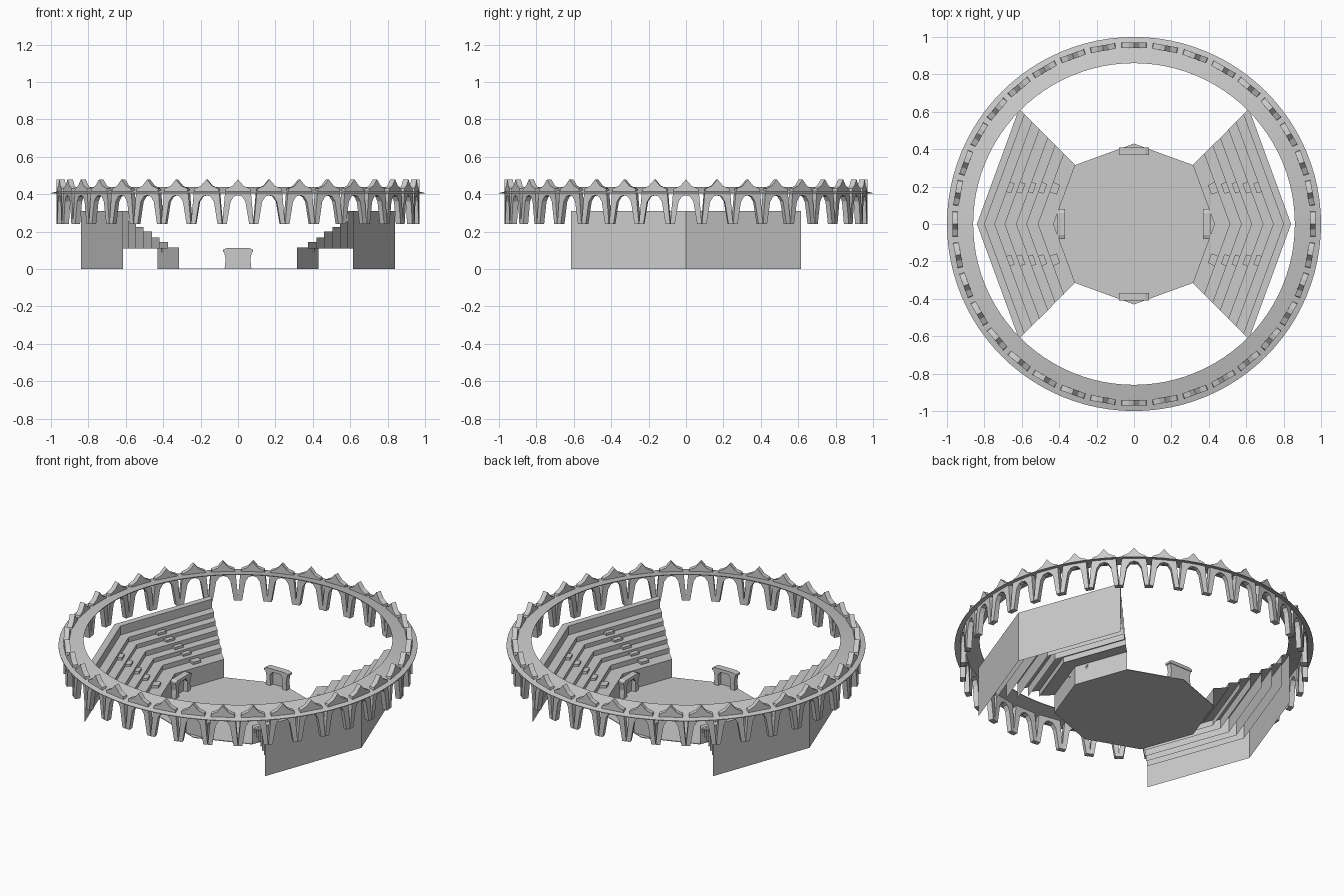
import bpy, bmesh, math
from mathutils import Matrix, Vector

if "Cube" in bpy.data.objects:
    bpy.data.objects.remove(bpy.data.objects["Cube"])

stone = bpy.data.materials.new("light_grey_stone")
stone.diffuse_color = (0.6, 0.6, 0.6, 1)
stone.use_nodes = True
stone.node_tree.nodes["Principled BSDF"].inputs["Base Color"].default_value = stone.diffuse_color


def finish(name, bm, fix=True):
    if fix:
        bmesh.ops.recalc_face_normals(bm, faces=bm.faces)
    me = bpy.data.meshes.new(name)
    bm.to_mesh(me)
    bm.free()
    me.materials.append(stone)
    ob = bpy.data.objects.new(name, me)
    bpy.context.collection.objects.link(ob)
    return ob


def quad(bm, *pts):
    bm.faces.new([bm.verts.new(p) for p in pts])


def prism(bm, pts, offset):
    """Extrude a closed polygon of 3D points along an offset."""
    face = bm.faces.new([bm.verts.new(p) for p in pts])
    ext = bmesh.ops.extrude_face_region(bm, geom=[face])["geom"]
    bmesh.ops.translate(bm, vec=offset, verts=[v for v in ext if isinstance(v, bmesh.types.BMVert)])


def box(bm, lo, hi):
    pts = [(lo[0], lo[1], lo[2]), (hi[0], lo[1], lo[2]), (hi[0], hi[1], lo[2]), (lo[0], hi[1], lo[2])]
    prism(bm, pts, (0, 0, hi[2] - lo[2]))


# Shallow conical ring, revolved from a thin section
bm = bmesh.new()
section = [(0.86, 0.436), (0.86, 0.44), (1.0, 0.407), (1.0, 0.403)]
N = 96
rings = [[bm.verts.new((r * math.cos(2 * math.pi * i / N), r * math.sin(2 * math.pi * i / N), z))
          for r, z in section] for i in range(N)]
for i in range(N):
    a, b = rings[i], rings[(i + 1) % N]
    for j in range(4):
        bm.faces.new((a[j], b[j], b[(j + 1) % 4], a[(j + 1) % 4]))
canopy = finish("canopy_ring", bm)
bpy.context.view_layer.objects.active = canopy
canopy.select_set(True)
bpy.ops.object.shade_smooth_by_angle(angle=math.radians(25))

# Arcade: pointed gables on splayed struts, repeated around the ring
bm = bmesh.new()
half = [(0, 0.48), (0.03, 0.445), (0.065, 0.43), (0.07, 0.40), (0.083, 0.255), (0.083, 0.24),
        (0.06, 0.24), (0.04, 0.36), (0.022, 0.388), (0, 0.395)]
outline = half + [(-u, z) for u, z in half[-2:0:-1]]
for i in range(36):
    start = len(bm.verts)
    prism(bm, [(u, 0.94, z) for u, z in outline], (0, 0.03, 0))
    bm.verts.ensure_lookup_table()
    bmesh.ops.rotate(bm, verts=bm.verts[start:], cent=(0, 0, 0),
                     matrix=Matrix.Rotation(math.radians(10 * i), 3, 'Z'))
finish("arcade", bm)

# Stage floor
bm = bmesh.new()
prism(bm, [(0.43, 0, 0), (0.315, 0.315, 0), (0, 0.43, 0), (-0.315, 0.315, 0),
           (-0.43, 0, 0), (-0.315, -0.315, 0), (0, -0.43, 0), (0.315, -0.315, 0)], (0, 0, 0.004))
finish("stage_floor", bm)

# Seating: chevron tiers made of thin risers and treads
ENDS = [0.315, 0.375, 0.42, 0.46, 0.505, 0.545, 0.585, 0.615]
TOPS = [0.115, 0.145, 0.17, 0.20, 0.225, 0.255, 0.31]


def mid(e):
    return 0.43 + (e - 0.315) / 0.30 * 0.41


def point(e, t, z):
    """Point on a tier edge, t = 0 at the fold and 1 at the end."""
    return Vector((mid(e) + (e - mid(e)) * t, e * t, z))


for side, label in ((1, "right"), (-1, "left")):
    bm = bmesh.new()
    steps = bmesh.new()
    for flip in (1, -1):
        def at(e, t, z):
            p = point(e, t, z)
            return Vector((p.x * side, p.y * flip * side, z))

        for k, z in enumerate(TOPS):
            e, f = ENDS[k], ENDS[k + 1]
            low = 0.0 if k == 0 else 0.11
            quad(bm, at(e, 0, low), at(e, 1, low), at(e, 1, z), at(e, 0, z))
            quad(bm, at(e, 0, z), at(e, 1, z), at(f, 1, z), at(f, 0, z))
            # aisle half steps in front of each riser
            if 0 < k < 6:
                c = (ENDS[k - 1] + e) / 2
                z0, z1 = TOPS[k - 1], (TOPS[k - 1] + z) / 2
                ta, tb = 0.19 / e * 0.9, 0.25 / e * 0.9
                prism(steps, [at(c, ta, z0), at(c, tb, z0), at(e, tb, z0), at(e, ta, z0)], (0, 0, z1 - z0))
        # tall back wall
        w = ENDS[-1]
        quad(bm, at(w, 0, 0), at(w, 1, 0), at(w, 1, 0.31), at(w, 0, 0.31))
    bmesh.ops.remove_doubles(bm, verts=bm.verts, dist=0.0005)
    finish(label + "_seating", bm)
    finish(label + "_aisle_steps", steps)

# Four small arched booths at the points of the stage
for i, name in enumerate(("back", "left", "front", "right")):
    bm = bmesh.new()
    roof = [(-0.08, 0.092), (0.08, 0.092), (0.08, 0.104), (0.06, 0.112), (-0.06, 0.112), (-0.08, 0.104)]
    prism(bm, [(u, 0.368, z) for u, z in roof], (0, 0.04, 0))
    for s in (-1, 1):
        leg = [(0.04, 0), (0.072, 0), (0.066, 0.05), (0.074, 0.092), (0.025, 0.092), (0.042, 0.07)]
        prism(bm, [(s * u, 0.372, z) for u, z in leg], (0, 0.032, 0))
    box(bm, (-0.06, 0.398, 0), (0.06, 0.404, 0.095))
    bmesh.ops.rotate(bm, verts=bm.verts, cent=(0, 0, 0), matrix=Matrix.Rotation(math.radians(90 * i), 3, 'Z'))
    finish(name + "_booth", bm)
